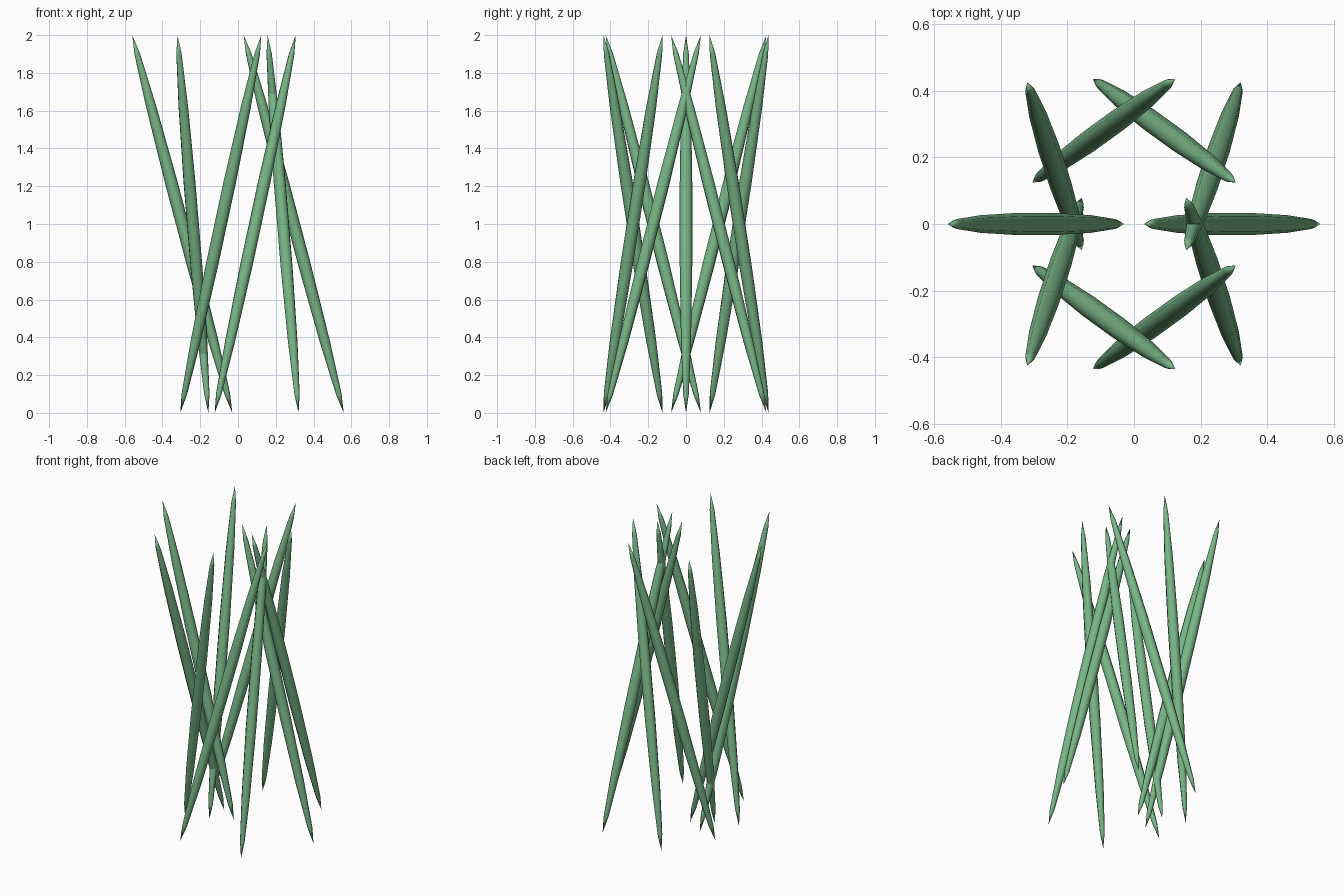
import bpy
from math import cos, sin, tau, pi
from mathutils import Vector

cube = bpy.data.objects.get("Cube")
if cube:
    bpy.data.objects.remove(cube, do_unlink=True)

COUNT = 10        # blades around the ring
RING = 0.295      # distance of each blade's middle from the axis
LEAN = 0.265      # sideways reach of each half blade
THICK = 0.034     # blade radius

# Leaf green
green = bpy.data.materials.new("leaf_green")
green.use_nodes = True
colour = (0.19, 0.47, 0.24, 1)
green.diffuse_color = colour
green.node_tree.nodes["Principled BSDF"].inputs["Base Color"].default_value = colour


def add_blade(name, middle, axis):
    """Long, thin stretched sphere whose tips lie at middle +- axis."""
    bpy.ops.mesh.primitive_uv_sphere_add(segments=8, ring_count=7, radius=1, location=middle)
    blade = bpy.context.object
    blade.name = name
    blade.scale = (THICK, THICK, axis.length)
    blade.rotation_euler = axis.to_track_quat('Z', 'Y').to_euler()
    blade.data.materials.append(green)
    bpy.ops.object.transform_apply(location=False, rotation=True, scale=True)
    bpy.ops.object.shade_smooth()


# Ring of blades; the lean direction turns twice as fast as the position
for i in range(COUNT):
    a = tau * i / COUNT
    lean = pi + 2 * a
    add_blade(f"grass_blade_{i + 1}",
              Vector((RING * cos(a), RING * sin(a), 1)),
              Vector((LEAN * cos(lean), LEAN * sin(lean), 1)))
